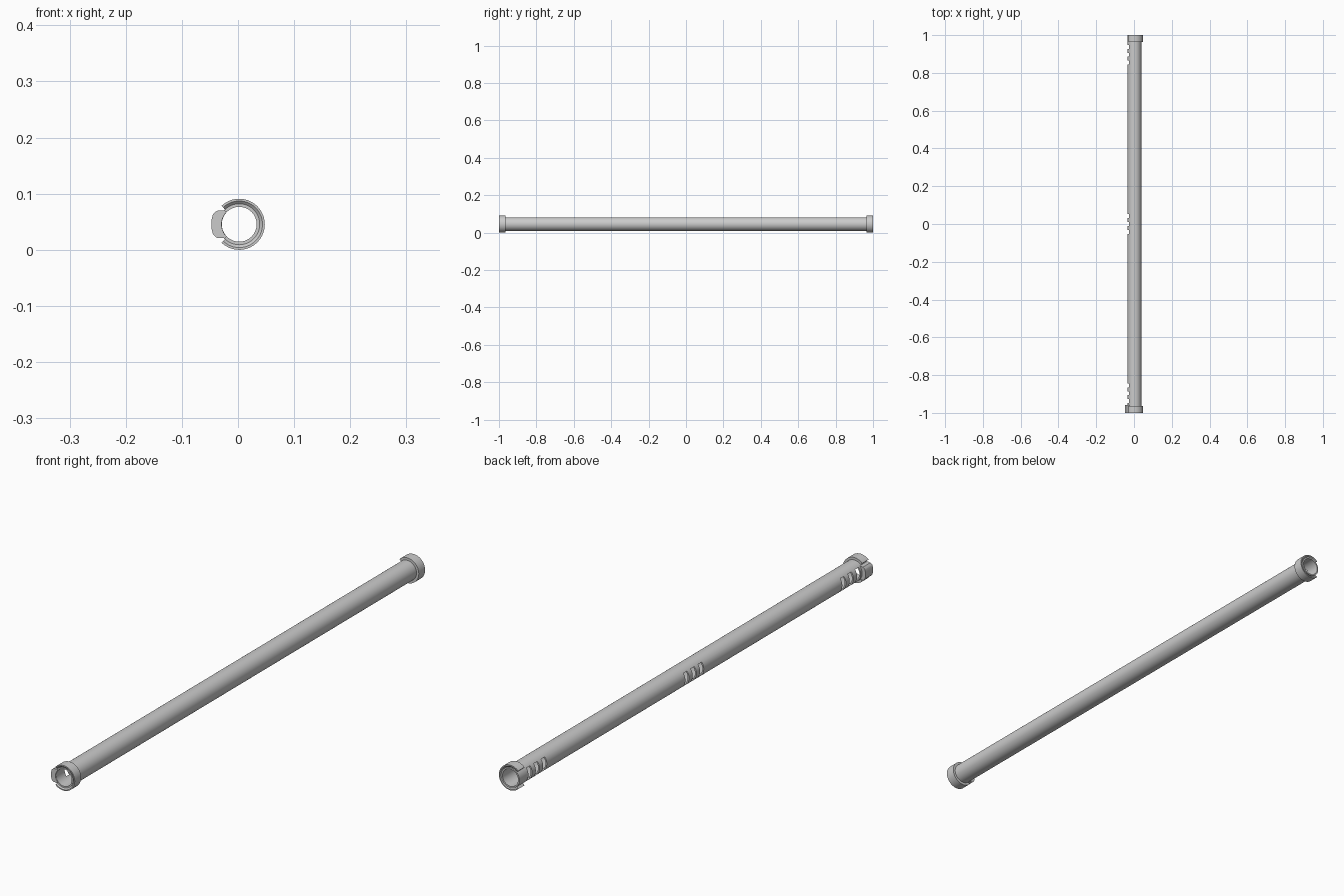
import bpy, bmesh
from math import sin, cos, radians, pi

if "Cube" in bpy.data.objects:
    bpy.data.objects.remove(bpy.data.objects["Cube"])

CX, CZ = 0.0022, 0.0455          # tube axis
R_OUT, R_IN, R_COLLAR = 0.0365, 0.031, 0.0455


def point(r, deg, y):
    """Polar position around the axis; 0 degrees points to -x."""
    a = radians(deg)
    return (CX - r * cos(a), y, CZ + r * sin(a))


def finish(name, bm):
    bmesh.ops.recalc_face_normals(bm, faces=bm.faces)
    mesh = bpy.data.meshes.new(name)
    bm.to_mesh(mesh)
    bm.free()
    obj = bpy.data.objects.new(name, mesh)
    bpy.context.collection.objects.link(obj)
    bpy.ops.object.select_all(action='DESELECT')
    obj.select_set(True)
    bpy.context.view_layer.objects.active = obj
    bpy.ops.object.shade_smooth_by_angle(angle=radians(35))
    return obj


def bridge(bm, loops, closed=False):
    """Skin a list of vertex loops and cap both ends."""
    n = len(loops[0])
    for a, b in zip(loops, loops[1:]):
        for i in range(n):
            j = (i + 1) % n
            bm.faces.new((a[i], a[j], b[j], b[i]))
    bm.faces.new(loops[0])
    bm.faces.new(loops[-1])


# Hollow tube: nested walls over an angle / length grid, slots left open
def make_tube():
    bm = bmesh.new()
    slots = [c + k * 0.042 for c in (-0.896, 0.0, 0.896) for k in (-1, 0, 1)]
    ys = sorted([-0.997, 1.0] + [s + d for s in slots for d in (-0.0105, 0.0105)])
    n, half = 64, 7              # half slot opening in segments
    walls = [[[bm.verts.new(point(r, 360 * i / n, y)) for i in range(n)]
              for y in ys] for r in (R_OUT, R_IN)]

    def solid(j, i):
        if not 0 <= j < len(ys) - 1:
            return False
        mid = (ys[j] + ys[j + 1]) / 2
        in_slot = any(abs(mid - s) < 0.005 for s in slots)
        return not (in_slot and (i % n < half or i % n >= n - half))

    for j in range(len(ys) - 1):
        for i in range(n):
            if not solid(j, i):
                continue
            k = (i + 1) % n
            for w in walls:
                bm.faces.new((w[j][i], w[j][k], w[j + 1][k], w[j + 1][i]))
            # close wall thickness wherever the neighbouring cell is open
            sides = (((j, i), (j, k), solid(j - 1, i)),
                     ((j + 1, i), (j + 1, k), solid(j + 1, i)),
                     ((j, i), (j + 1, i), solid(j, i - 1)),
                     ((j, k), (j + 1, k), solid(j, i + 1)))
            for (a, b), (c, d), covered in sides:
                if not covered:
                    bm.faces.new((walls[0][a][b], walls[0][c][d],
                                  walls[1][c][d], walls[1][a][b]))
    return finish("tube", bm)


# Open C-shaped collar swept around the axis, gap facing -x
def make_collar(name, side):
    bm = bmesh.new()
    profile = [(R_COLLAR, 0.964), (R_COLLAR, 1.0), (0.0415, 1.0),
               (0.036, 0.995), (0.034, 0.995), (0.034, 0.964)]
    start, steps = 46, 56
    loops = []
    for s in range(steps + 1):
        deg = start + (360 - 2 * start) * s / steps
        loops.append([bm.verts.new(point(r, deg, side * y)) for r, y in profile])
    bridge(bm, loops)
    return finish(name, bm)


# Raised locking tab in the front collar's gap
def make_tab():
    bm = bmesh.new()
    outer = [(0.036, -44), (0.0466, -31)]
    outer += [(0.0499, d) for d in range(-22, 23, 4)]
    outer += [(0.0466, 31), (0.036, 44)]
    inner = [(R_IN + 0.0005, d) for d in range(44, -45, -8)]
    loops = [[bm.verts.new(point(r, d, y)) for r, d in outer + inner]
             for y in (-1.0, -0.957)]
    bridge(bm, loops)
    return finish("front_locking_tab", bm)


make_tube()
make_collar("front_collar", -1)
make_collar("back_collar", 1)
make_tab()
